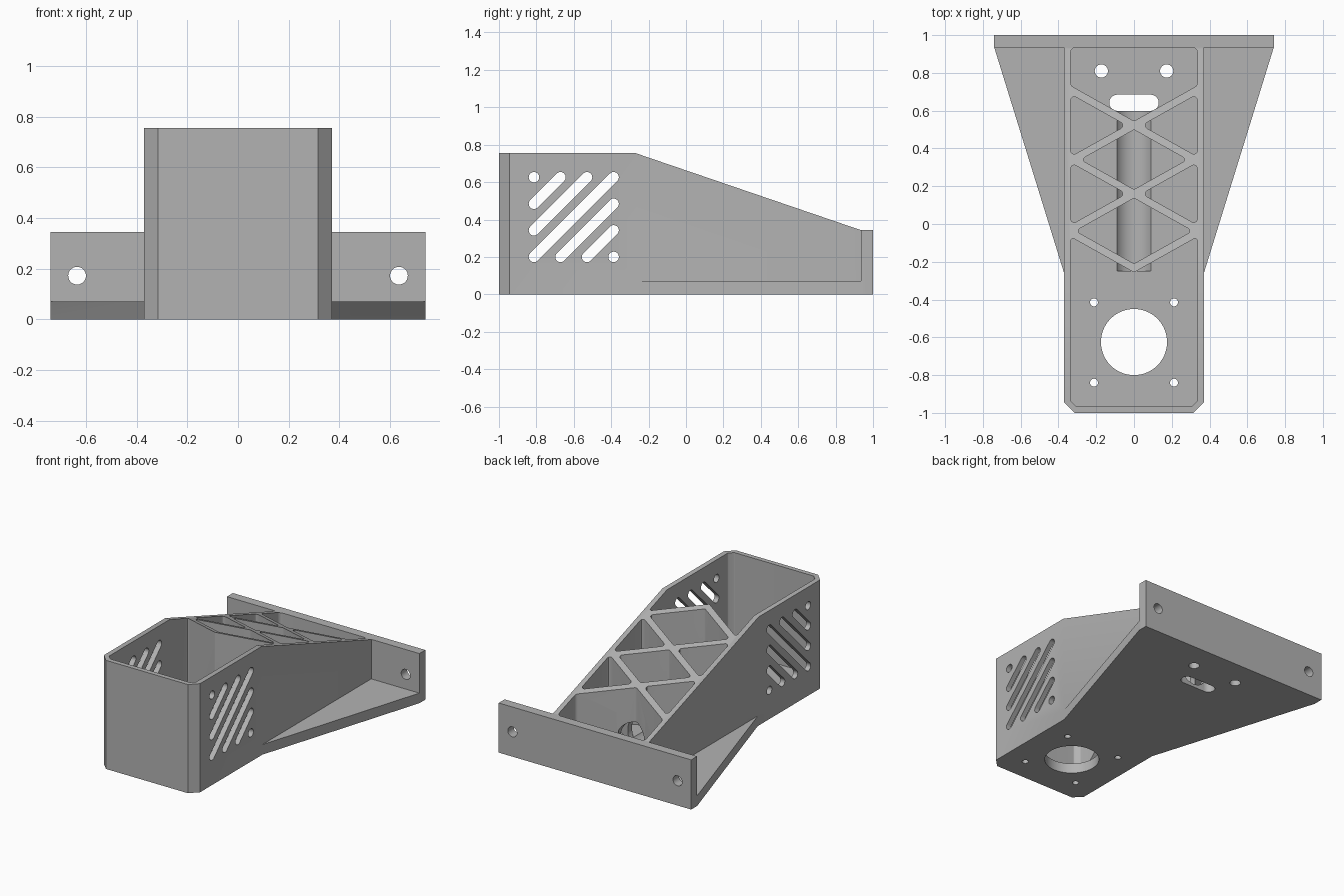
import bpy, bmesh, math
from mathutils import Vector

old = bpy.data.objects.get("Cube")
if old:
    bpy.data.objects.remove(old, do_unlink=True)

grey = bpy.data.materials.new("plain grey")
grey.use_nodes = True
COLOR = (0.45, 0.45, 0.45, 1)
grey.diffuse_color = COLOR
grey.node_tree.nodes["Principled BSDF"].inputs["Base Color"].default_value = COLOR


def prism(name, pts, lo, hi, axis="z"):
    """Extrude a 2D outline along an axis."""
    place = {"x": lambda a, b, h: (h, a, b),
             "y": lambda a, b, h: (a, h, b),
             "z": lambda a, b, h: (a, b, h)}[axis]
    bm = bmesh.new()
    face = bm.faces.new([bm.verts.new(place(a, b, lo)) for a, b in pts])
    top = bmesh.ops.extrude_face_region(bm, geom=[face])["geom"]
    shift = Vector(place(0, 0, hi - lo))
    bmesh.ops.translate(bm, vec=shift, verts=[v for v in top if isinstance(v, bmesh.types.BMVert)])
    bmesh.ops.recalc_face_normals(bm, faces=bm.faces)
    mesh = bpy.data.meshes.new(name)
    bm.to_mesh(mesh)
    bm.free()
    obj = bpy.data.objects.new(name, mesh)
    mesh.materials.append(grey)
    bpy.context.collection.objects.link(obj)
    return obj


def combine(target, tool, operation="DIFFERENCE"):
    """Apply a boolean and discard the tool."""
    mod = target.modifiers.new("boolean", "BOOLEAN")
    mod.operation, mod.object, mod.solver = operation, tool, "EXACT"
    bpy.context.view_layer.objects.active = target
    bpy.ops.object.modifier_apply(modifier=mod.name)
    bpy.data.objects.remove(tool, do_unlink=True)


def slot(p, q, r, n=12):
    """Outline of a round-ended slot from p to q."""
    p, q = Vector(p), Vector(q)
    base = math.atan2(q.y - p.y, q.x - p.x)
    out = []
    for c, start in ((q, base - math.pi / 2), (p, base + math.pi / 2)):
        for i in range(n + 1):
            t = start + math.pi * i / n
            out.append((c.x + r * math.cos(t), c.y + r * math.sin(t)))
    return out


def circle(x, y, r, n=32):
    return [(x + r * math.cos(2 * math.pi * i / n), y + r * math.sin(2 * math.pi * i / n))
            for i in range(n)]


def rounded(pts, r, n=5):
    """Fillet every corner of a convex or concave outline."""
    out = []
    for i, p in enumerate(pts):
        p = Vector(p)
        a = (Vector(pts[i - 1]) - p).normalized()
        b = (Vector(pts[(i + 1) % len(pts)]) - p).normalized()
        half = a.angle(b) / 2
        centre = p + (a + b).normalized() * r / math.sin(half)
        reach = r / math.tan(half)
        u, v = p + a * reach - centre, p + b * reach - centre
        for k in range(n + 1):
            w = u.lerp(v, k / n).normalized() * r
            out.append(tuple(centre + w))
    return out


def mirrored(pts):
    """Close a right-hand chain of points with its left-hand mirror."""
    return pts + [(-x, y) for x, y in reversed(pts) if x > 0]


# Tapered body with chamfered front corners
FLOOR, WALL, REAR = 0.07, 0.335, 0.935
bracket = prism("motor_mount_bracket",
                mirrored([(0.315, -1), (0.37, -0.945), (0.37, 0.96)]), 0, 0.755)
combine(bracket, prism("slope_cutter",
        [(-0.27, 0.755), (0.93, 0.345), (1.1, 0.345), (1.1, 0.9), (-0.27, 0.9)], -0.6, 0.6, "x"))

# Flared base plate and rear mounting plate
combine(bracket, prism("base_plate", mirrored([(0.37, -0.26), (0.74, REAR), (0.74, 0.96)]),
                       0, FLOOR), "UNION")
combine(bracket, prism("rear_plate", mirrored([(0.74, REAR), (0.74, 1)]), 0, 0.345), "UNION")

# Pockets that leave the crossed ribs standing
SLOPE, HALF = 0.56, 0.023
nodes = [0.522, 0.16, -0.233]
rise = SLOPE * WALL
pockets = [
    rounded(mirrored([(0, nodes[0] + HALF), (WALL, nodes[0] + HALF + rise), (WALL, REAR)]), 0.025),
    rounded(mirrored([(0.305, -0.967), (WALL, -0.937),
                      (WALL, nodes[2] - HALF + rise), (0, nodes[2] - HALF)]), 0.012),
]
for high, low in zip(nodes, nodes[1:]):
    mid = (high + low) / 2
    side = (mid - low - HALF) / SLOPE
    pockets.append(rounded([(0, low + HALF), (side, mid), (0, high - HALF), (-side, mid)], 0.014))
for y in nodes[:2]:
    for s in (-1, 1):
        edge = rise - HALF
        pockets.append(rounded([(s * HALF / SLOPE, y), (s * WALL, y + edge),
                                (s * WALL, y - edge)], 0.018))
for outline in pockets:
    combine(bracket, prism("pocket_cutter", outline, FLOOR, 1))

# Round cable channel through the ribs and its exit slot
combine(bracket, prism("channel_cutter", circle(0, 0.13, 0.108, 48), -0.25, 0.6, "y"))
combine(bracket, prism("cable_slot_cutter", slot((-0.088, 0.642), (0.088, 0.642), 0.043), -0.1, 0.3))

# Floor holes: motor bore, motor screws and rear screws
holes = [(0, -0.625, 0.175)]
for s in (-1, 1):
    holes += [(s * 0.212, -0.415, 0.021), (s * 0.212, -0.84, 0.021), (s * 0.173, 0.81, 0.035)]
for x, y, r in holes:
    combine(bracket, prism("floor_hole_cutter", circle(x, y, r, 64 if r > 0.1 else 24), -0.1, 0.2))

# Rear plate screw holes
for s in (-1, 1):
    combine(bracket, prism("plate_hole_cutter", circle(s * 0.635, 0.172, 0.035), 0.8, 1.1, "y"))

# Diagonal ventilation slots through both side walls
STEP, Y0, Z0 = 0.142, -0.813, 0.2
for d in range(-3, 4):
    i, j = max(0, d), max(0, -d)
    run = 3 - abs(d)
    start = (Y0 + i * STEP, Z0 + j * STEP)
    end = (start[0] + run * STEP, start[1] + run * STEP)
    outline = slot(start, end, 0.028) if run else circle(*start, 0.028)
    combine(bracket, prism("vent_cutter", outline, -0.5, 0.5, "x"))

# Smooth the round walls and keep the edges crisp
bpy.ops.object.select_all(action="DESELECT")
bracket.select_set(True)
bpy.context.view_layer.objects.active = bracket
bpy.ops.object.shade_smooth_by_angle(angle=math.radians(25))
